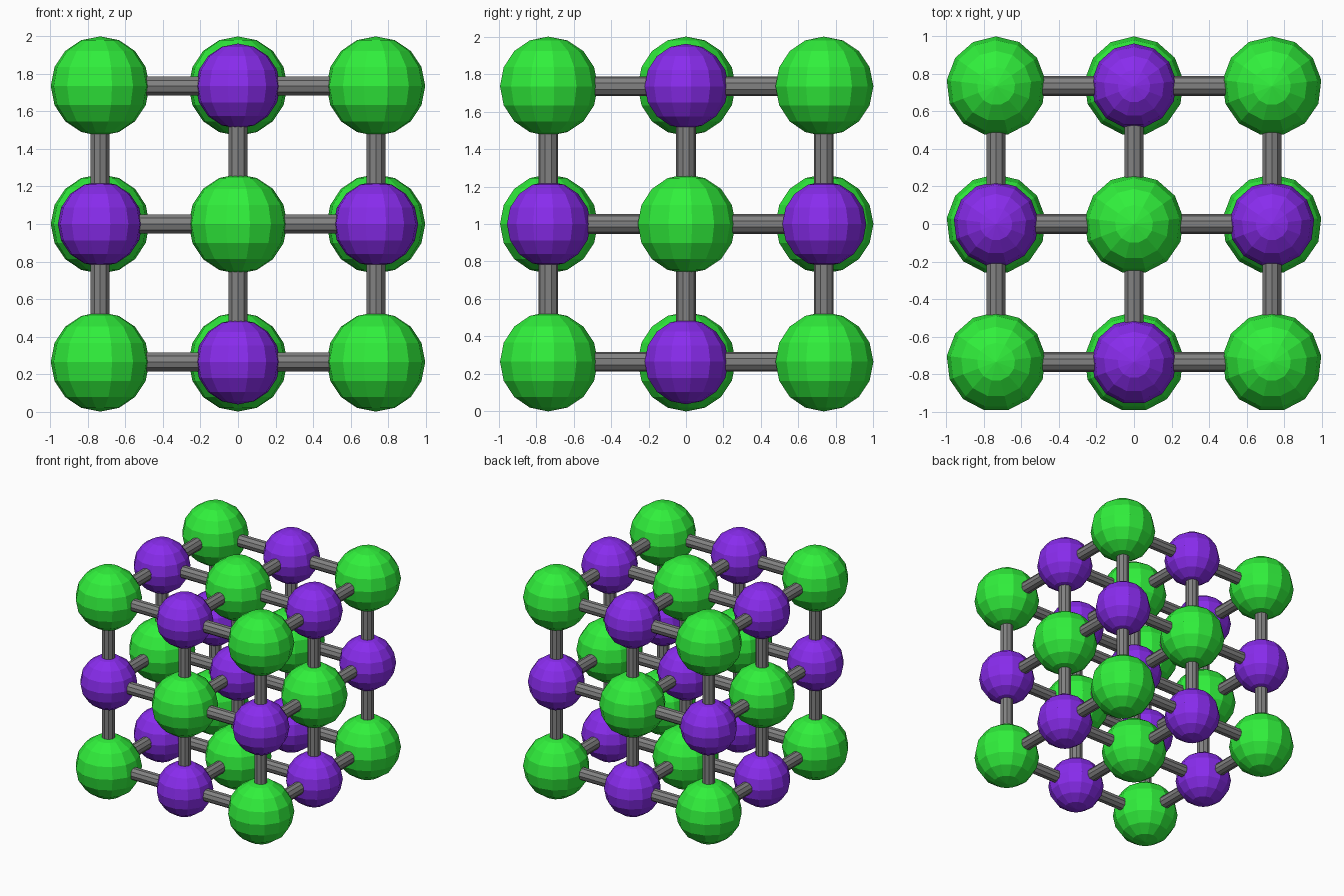
import bpy
from math import pi
from mathutils import Vector

if "Cube" in bpy.data.objects:
    bpy.data.objects.remove(bpy.data.objects["Cube"])

S = 0.735          # lattice spacing
R_GREEN, R_PURPLE, R_BOND = 0.265, 0.227, 0.053
CENTRE = Vector((0, 0, 1))


def material(name, rgb):
    m = bpy.data.materials.new(name)
    m.diffuse_color = (*rgb, 1)
    m.use_nodes = True
    m.node_tree.nodes["Principled BSDF"].inputs["Base Color"].default_value = m.diffuse_color
    return m


green = material("green", (0.03, 0.87, 0.045))
purple = material("purple", (0.25, 0.025, 0.85))
grey = material("dark_grey", (0.22, 0.22, 0.22))


def ball(name, pos, radius, mat):
    bpy.ops.mesh.primitive_uv_sphere_add(segments=13, ring_count=8, radius=radius, location=pos)
    o = bpy.context.object
    o.name = name
    o.data.materials.append(mat)


def bond(pos, axis):
    rot = [(0, pi / 2, 0), (pi / 2, 0, 0), (0, 0, 0)][axis]
    bpy.ops.mesh.primitive_cylinder_add(vertices=10, radius=R_BOND, depth=S, location=pos, rotation=rot)
    o = bpy.context.object
    o.name = "bond_rod_" + "xyz"[axis]
    o.data.materials.append(grey)


# 3 x 3 x 3 lattice of alternating balls, joined to each neighbour by a rod
for i in (-1, 0, 1):
    for j in (-1, 0, 1):
        for k in (-1, 0, 1):
            cell = Vector((i, j, k))
            pos = CENTRE + cell * S
            if (i + j + k) % 2:
                ball("large_ball", pos, R_GREEN, green)
            else:
                ball("small_ball", pos, R_PURPLE, purple)
            for axis in range(3):
                if cell[axis] < 1:
                    step = Vector((0, 0, 0))
                    step[axis] = S / 2
                    bond(pos + step, axis)
